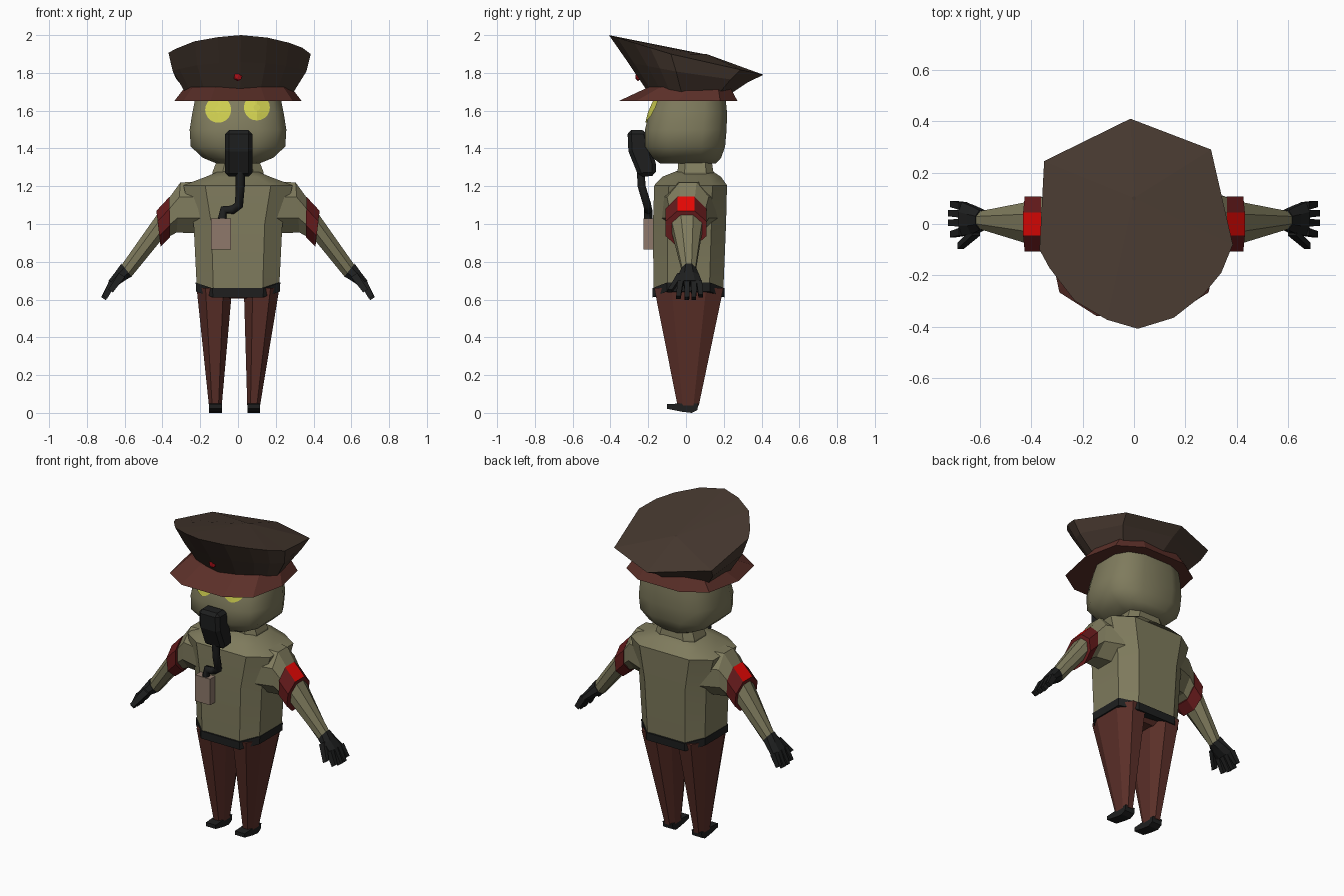
import bpy, bmesh, math
from mathutils import Vector
from mathutils.bvhtree import BVHTree

if "Cube" in bpy.data.objects:
    bpy.data.objects.remove(bpy.data.objects["Cube"])


def material(name, r, g, b):
    m = bpy.data.materials.new(name)
    lin = [(c / 255 / 12.92) if c < 10 else ((c / 255 + .055) / 1.055) ** 2.4 for c in (r, g, b)]
    m.diffuse_color = (*lin, 1)
    m.use_nodes = True
    m.node_tree.nodes["Principled BSDF"].inputs["Base Color"].default_value = m.diffuse_color
    return m


KHAKI = material("khaki", 127, 123, 93)
MAROON = material("maroon", 92, 48, 41)
CAP = material("dark_brown", 70, 56, 47)
BLACK = material("black", 30, 31, 31)
BAND = material("band_red", 100, 26, 27)
RED = material("bright_red", 232, 8, 5)
BADGE = material("badge_red", 165, 14, 22)
YELLOW = material("yellow", 206, 206, 80)
TAN = material("tan", 142, 121, 107)


def finish(name, bm, *mats):
    bmesh.ops.recalc_face_normals(bm, faces=bm.faces)
    me = bpy.data.meshes.new(name)
    bm.to_mesh(me)
    bm.free()
    ob = bpy.data.objects.new(name, me)
    bpy.context.collection.objects.link(ob)
    for m in mats:
        me.materials.append(m)
    return ob


def loft(name, rings, *mats):
    """Skin a stack of equal-length point rings, closed at both ends."""
    bm = bmesh.new()
    vs = [[bm.verts.new(p) for p in r] for r in rings]
    n = len(vs[0])
    for a, b in zip(vs, vs[1:]):
        for i in range(n):
            bm.faces.new((a[i], a[(i + 1) % n], b[(i + 1) % n], b[i]))
    bm.faces.new(vs[0])
    bm.faces.new(vs[-1])
    return finish(name, bm, *mats)


def oval(z, rx, y0, y1, n=12, p=3, cx=0):
    """Horizontal superellipse ring with a flat side facing front."""
    pts, cy, ry = [], (y0 + y1) / 2, (y1 - y0) / 2
    for i in range(n):
        a = 2 * math.pi * (i + .5) / n
        s, c = math.sin(a), math.cos(a)
        pts.append((cx + rx * math.copysign(abs(s) ** (2 / p), s),
                    cy + ry * math.copysign(abs(c) ** (2 / p), c), z))
    return pts


def box_ring(z, rx, y0, y1, cx=0, k=.6, drop=0):
    """Eight-point chamfered rectangle; front and back points can hang lower."""
    cy, ry = (y0 + y1) / 2, (y1 - y0) / 2
    uv = [(k, -1), (1, -k), (1, k), (k, 1), (-k, 1), (-1, k), (-1, -k), (-k, -1)]
    return [(cx + u * rx, cy + v * ry, z - (drop if abs(v) == 1 else 0)) for u, v in uv]


def limb_ring(s, top, bot, hy, cy=0, n=8):
    """Ring across a limb given its top and bottom (x, z); s is the body side."""
    f = math.cos(math.pi / n)
    pts = []
    for i in range(n):
        a = 2 * math.pi * (i + .5) / n
        c, t = math.cos(a) / f, math.sin(a) / f
        pts.append((s * ((top[0] + bot[0]) / 2 + c * (top[0] - bot[0]) / 2), cy + t * hy,
                    (top[1] + bot[1]) / 2 + c * (top[1] - bot[1]) / 2))
    return pts


def side_profile(name, yz, x0, x1, mat):
    return loft(name, [[(x, y, z) for y, z in yz] for x in (x0, x1)], mat)


def smooth(ob, deg):
    bpy.ops.object.select_all(action='DESELECT')
    ob.select_set(True)
    bpy.context.view_layer.objects.active = ob
    bpy.ops.object.shade_smooth_by_angle(angle=math.radians(deg))


# Head and neck
head = loft("head", [oval(1.68, .228, -.16, .212), oval(1.59, .247, -.2, .222),
                     oval(1.5, .262, -.222, .22), oval(1.41, .256, -.222, .212),
                     oval(1.35, .19, -.18, .19), oval(1.32, .115, -.14, .16)], KHAKI)
smooth(head, 45)
loft("neck", [box_ring(1.24, .135, -.05, .15), box_ring(1.275, .135, -.045, .145),
              box_ring(1.34, .11, -.04, .135)], KHAKI)

# Eye lenses: thin discs laid on the face
tree = BVHTree.FromPolygons([v.co for v in head.data.vertices],
                            [p.vertices[:] for p in head.data.polygons])
for name, ex, ez in (("right_eye", -.105, 1.605), ("left_eye", .1, 1.617)):
    bm = bmesh.new()

    def on_face(r, a):
        x, z = ex + r * math.cos(a), ez + r * math.sin(a)
        hit = tree.ray_cast(Vector((x, -1, z)), Vector((0, 1, 0)))[0]
        return bm.verts.new((x, (hit.y if hit else -.16) - .007, z))

    N = 20
    rs = [[on_face(.069 * k / 4, 2 * math.pi * i / N) for i in range(N)] for k in (1, 2, 3, 4)]
    bm.faces.new(rs[0])
    for a, b in zip(rs, rs[1:]):
        for i in range(N):
            bm.faces.new((a[i], a[(i + 1) % N], b[(i + 1) % N], b[i]))
    finish(name, bm, YELLOW)

# Breathing mask, hose and canister
nozzle = side_profile("mask_nozzle", [(-.31, 1.497), (-.21, 1.497), (-.16, 1.32), (-.16, 1.255),
                                      (-.25, 1.25), (-.305, 1.385)], -.068, .076, BLACK)
bev = nozzle.modifiers.new("chamfer", 'BEVEL')
bev.width, bev.segments = .02, 1
cu = bpy.data.curves.new("hose", 'CURVE')
cu.dimensions, cu.bevel_depth, cu.bevel_resolution = '3D', .024, 1
cu.use_fill_caps = True
sp = cu.splines.new('POLY')
path = [(.012, -.24, 1.29), (.012, -.235, 1.2), (.005, -.205, 1.1), (-.03, -.2, 1.075),
        (-.075, -.2, 1.075), (-.085, -.2, 1.02)]
sp.points.add(len(path) - 1)
for q, co in zip(sp.points, path):
    q.co = (*co, 1)
cu.materials.append(BLACK)
bpy.context.collection.objects.link(bpy.data.objects.new("hose", cu))
side_profile("canister", [(-.225, .865), (-.16, .865), (-.16, 1.03), (-.225, 1.03)], -.143, -.038, TAN)

# Cap: domed tilted crown, flared brim, badge
outline = [(-.014, .41), (.30, .29), (.385, -.08), (.34, -.19), (.27, -.275), (.155, -.365),
           (.015, -.408), (-.105, -.373), (-.23, -.3), (-.33, -.17), (-.368, -.1), (-.35, .245)]


def rim_z(y):
    return 2 - (y + .408) * .305 if y < -.08 else 1.9 - (y + .08) * .225


crown = [[(x * .02, .1 + y * .02, 1.9) for x, y in outline],
         [(x, y, rim_z(y)) for x, y in outline],
         [(x * .94, .01 + y * .78, rim_z(y) * .5 + .857) for x, y in outline],
         [(x * .75, .02 + y * .53, 1.69) for x, y in outline]]
loft("cap_crown", crown, CAP)
loft("cap_brim", [oval(1.725, .28, -.205, .24, 10, 2.8), oval(1.65, .338, -.37, .285, 10, 2.8)], MAROON)
bm = bmesh.new()
bmesh.ops.create_icosphere(bm, subdivisions=1, radius=.025)
bmesh.ops.scale(bm, verts=bm.verts, vec=(1, .6, 1))
bmesh.ops.translate(bm, verts=bm.verts, vec=(0, -.254, 1.78))
finish("cap_badge", bm, BADGE)

# Jacket and hem
jacket = loft("jacket", [box_ring(.66, .218, -.172, .198), box_ring(1.0, .235, -.175, .212),
                         box_ring(1.205, .29, -.168, .217), box_ring(1.25, .17, -.125, .185),
                         box_ring(1.28, .1, -.05, .14)], KHAKI)
smooth(jacket, 35)
loft("jacket_hem", [box_ring(.642, .222, -.178, .203, drop=.03),
                    box_ring(.69, .224, -.178, .205, drop=.03)], BLACK)
loft("hips", [box_ring(.605, .06, -.1, .12), box_ring(.66, .18, -.15, .17)], MAROON)

for s, side in ((-1, "right"), (1, "left")):
    # Sleeve
    loft(side + "_sleeve", [limb_ring(s, (.18, 1.225), (.2, .95), .15, .02),
                            limb_ring(s, (.305, 1.22), (.325, .955), .11, .01),
                            limb_ring(s, (.425, 1.055), (.41, .91), .08, .005),
                            limb_ring(s, (.615, .785), (.565, .72), .035, .015)], KHAKI)
    # Armband with a bright top panel
    band = loft(side + "_armband", [limb_ring(s, (.362, 1.145), (.36, .93), .108),
                                    limb_ring(s, (.432, 1.07), (.41, .88), .108)], BAND, RED)
    for p in band.data.polygons:
        if p.normal.z > .5 and abs(p.normal.y) < .2 and len(p.vertices) == 4:
            p.material_index = 1
    # Glove: palm, four fingers, thumb
    loft(side + "_palm", [limb_ring(s, (.618, .79), (.563, .722), .038, .015),
                          limb_ring(s, (.65, .745), (.6, .70), .055, .015),
                          limb_ring(s, (.685, .70), (.645, .67), .066, .02)], BLACK)
    fingers = [(.665, -.03, .69, .705, -.04, .612), (.665, .005, .69, .712, .005, .605),
               (.665, .04, .69, .712, .042, .605), (.665, .07, .69, .705, .078, .62),
               (.615, -.03, .73, .675, -.085, .645)]
    for i, (x, y, z, x2, y2, z2) in enumerate(fingers):
        loft(f"{side}_finger_{i}", [limb_ring(s, (x + .016, z + .011), (x - .016, z - .011), .015, y, 4),
                                    limb_ring(s, (x2 + .012, z2 + .008), (x2 - .012, z2 - .008), .012, y2, 4)],
             BLACK)
    # Trouser leg and shoe
    fx = -.12 if s < 0 else .083
    loft(side + "_leg", [box_ring(.66, .094, -.168, .198, s * .125, .5),
                         box_ring(.04, .034, -.045, .068, fx, .5)], MAROON)
    side_profile(side + "_shoe", [(-.1, .046), (-.1, .022), (-.02, .006), (.03, 0), (.06, .015),
                                  (.066, .05), (-.03, .05)], fx - .034, fx + .034, BLACK)
